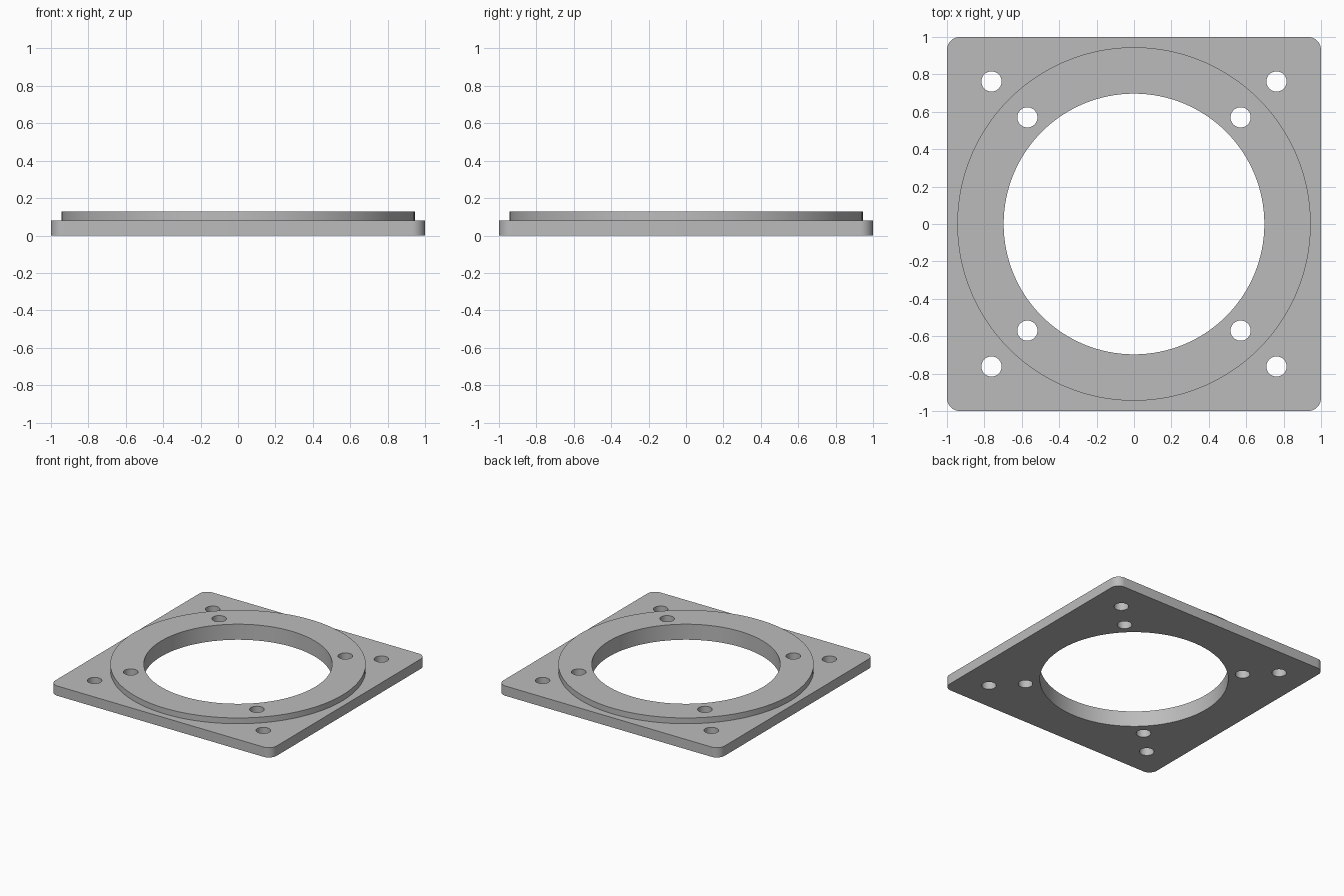
import bpy, bmesh, math

old = bpy.data.objects.get("Cube")
if old:
    bpy.data.objects.remove(old, do_unlink=True)

PLATE_TOP, RING_TOP = 0.08, 0.127
CORNER = 0.07

grey = bpy.data.materials.new("plain_grey")
grey.use_nodes = True
colour = (0.5, 0.5, 0.5, 1)
grey.diffuse_color = colour
grey.node_tree.nodes["Principled BSDF"].inputs["Base Color"].default_value = colour


def prism(name, outline, z0, z1):
    """Extrude a flat outline from z0 to z1."""
    bm = bmesh.new()
    face = bm.faces.new([bm.verts.new((x, y, z0)) for x, y in outline])
    out = bmesh.ops.extrude_face_region(bm, geom=[face], use_keep_orig=True)
    top = [v for v in out["geom"] if isinstance(v, bmesh.types.BMVert)]
    bmesh.ops.translate(bm, verts=top, vec=(0, 0, z1 - z0))
    bmesh.ops.recalc_face_normals(bm, faces=bm.faces)
    mesh = bpy.data.meshes.new(name)
    bm.to_mesh(mesh)
    bm.free()
    mesh.materials.append(grey)
    obj = bpy.data.objects.new(name, mesh)
    bpy.context.collection.objects.link(obj)
    return obj


def circle(r, n, cx=0, cy=0):
    return [(cx + r * math.cos(2 * math.pi * i / n),
             cy + r * math.sin(2 * math.pi * i / n)) for i in range(n)]


def rounded_square(half, r, steps=12):
    points = []
    for k, (sx, sy) in enumerate([(1, 1), (-1, 1), (-1, -1), (1, -1)]):
        for i in range(steps + 1):
            a = math.pi / 2 * (k + i / steps)
            points.append((sx * (half - r) + r * math.cos(a),
                           sy * (half - r) + r * math.sin(a)))
    return points


def combine(target, tool, operation):
    """Apply a boolean and discard its tool."""
    mod = target.modifiers.new(operation, 'BOOLEAN')
    mod.operation = operation
    mod.solver = 'EXACT'
    mod.object = tool
    bpy.context.view_layer.objects.active = target
    bpy.ops.object.modifier_apply(modifier=mod.name)
    bpy.data.objects.remove(tool, do_unlink=True)


# Square base with a raised round flange
plate = prism("flange_plate", rounded_square(1, CORNER), 0, PLATE_TOP)
combine(plate, prism("raised_ring", circle(0.945, 128), PLATE_TOP / 2, RING_TOP), 'UNION')

# Central bore
combine(plate, prism("bore_cutter", circle(0.697, 128), -0.1, 0.3), 'DIFFERENCE')

# Outer and inner bolt holes on the diagonals
for offset in (0.762, 0.57):
    for sx in (-1, 1):
        for sy in (-1, 1):
            hole = circle(0.054, 40, sx * offset, sy * offset)
            combine(plate, prism("hole_cutter", hole, -0.1, 0.3), 'DIFFERENCE')

# Smooth the round walls, keep the rims sharp
bpy.ops.object.select_all(action='DESELECT')
plate.select_set(True)
bpy.context.view_layer.objects.active = plate
bpy.ops.object.shade_smooth_by_angle(angle=math.radians(30))
